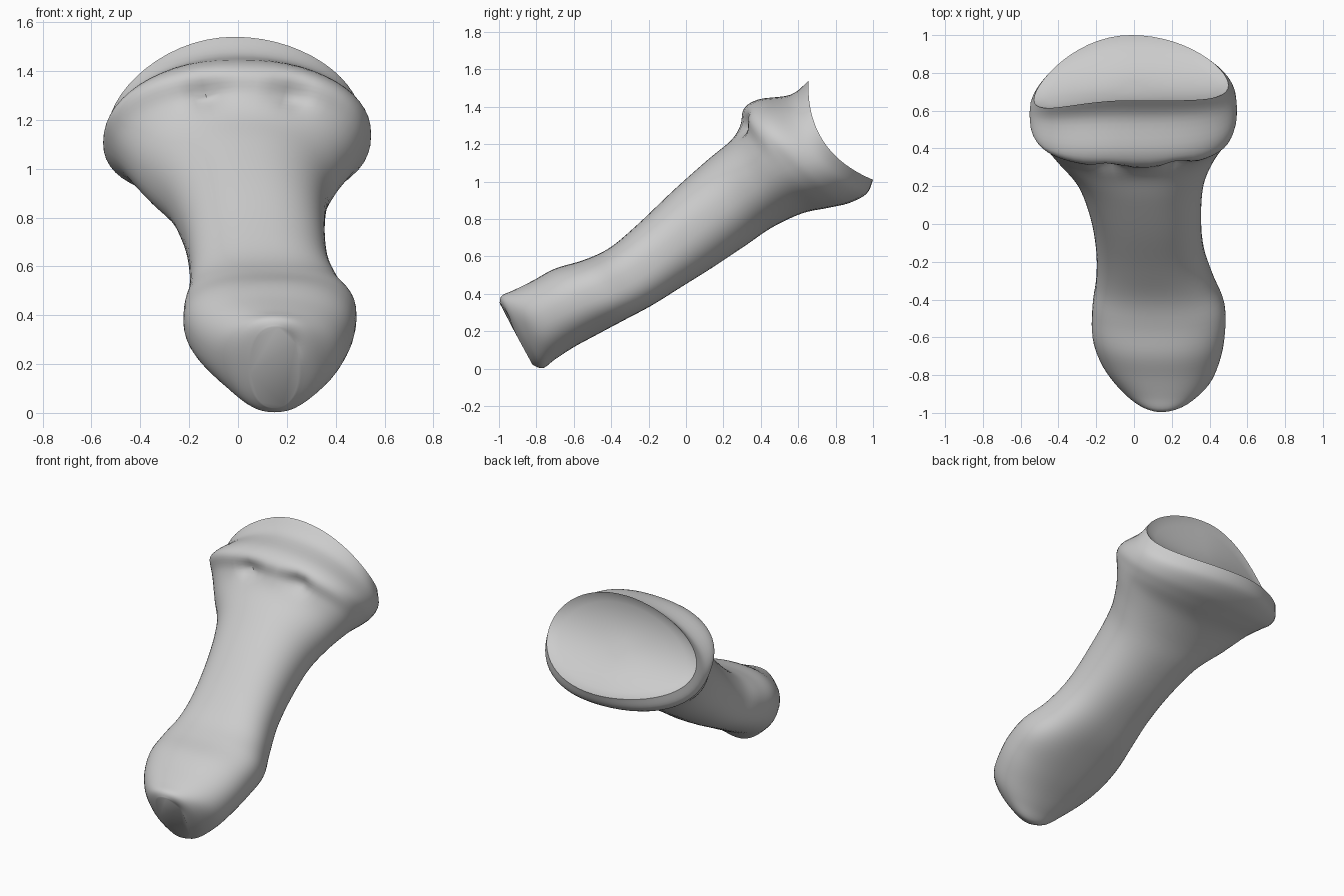
import bpy, bmesh, math
from mathutils import Vector

cube = bpy.data.objects.get("Cube")
if cube:
    bpy.data.objects.remove(cube)

mat = bpy.data.materials.new("bone grey")
mat.use_nodes = True
colour = (0.6, 0.6, 0.6, 1)
mat.diffuse_color = colour
mat.node_tree.nodes["Principled BSDF"].inputs["Base Color"].default_value = colour

# Cross-sections: upper y, z, lower y, z, x min, x max,
# bow of the x min side, bow of the x max side, squareness
SECTIONS = [
    (-1.0, .35, -.82, .02, .05, .25, 0, 0, 2.2),
    (-.985, .39, -.765, .003, -.03, .33, 0, 0, 2.2),
    (-.92, .42, -.7, .05, -.11, .41, 0, 0, 2.2),
    (-.82, .47, -.6, .115, -.18, .455, 0, 0, 2.3),
    (-.7, .535, -.48, .18, -.22, .48, 0, 0, 2.4),
    (-.55, .58, -.33, .26, -.22, .48, 0, 0, 2.6),
    (-.41, .645, -.18, .34, -.2, .42, 0, 0, 2.6),
    (-.26, .77, -.02, .44, -.2, .37, 0, 0, 2.4),
    (-.06, .96, .14, .54, -.23, .355, 0, 0, 2.3),
    (.12, 1.12, .32, .66, -.3, .37, 0, 0, 2.2),
    (.24, 1.22, .46, .755, -.41, .425, 0, 0, 2.2),
    (.29, 1.3, .62, .83, -.49, .49, 0, 0, 2.2),
    (.31, 1.39, .76, .86, -.53, .525, -.03, -.02, 2.4),
    (.39, 1.44, .87, .885, -.55, .545, -.1, -.05, 2.3),
    (.56, 1.465, .965, .935, -.55, .535, -.17, -.09, 2.1),
    (.655, 1.54, 1.0, 1.01, -.53, .5, -.2, -.11, 2),
]
SIDES, STEPS = 56, 5
AXIS = Vector((0, .85, .53))


def ring(section, scale=1, depth=0):
    """Points of one superellipse section, optionally shrunk and sunk."""
    ty, tz, by, bz, x0, x1, bow0, bow1, power = section
    centre = Vector(((x0 + x1) / 2, (ty + by) / 2, (tz + bz) / 2))
    up = Vector((0, (ty - by) / 2, (tz - bz) / 2))
    points = []
    for i in range(SIDES):
        a = math.tau * i / SIDES
        s, c = math.sin(a), math.cos(a)
        u = math.copysign(abs(c) ** (2 / power), c) * scale
        v = math.copysign(abs(s) ** (2 / power), s) * scale
        side = Vector((v * (x1 - x0) / 2, 0, 0))
        bow = (bow1 if s > 0 else bow0) * (s * scale) ** 2
        points.append(centre + up * u + side + AXIS * (bow - depth))
    return points


def blend(a, b, c, d, t):
    """Catmull-Rom value between b and c."""
    return b + t / 2 * (c - a + t * (2*a - 5*b + 4*c - d + t * (3*(b - c) + d - a)))


# Shaft with both ends, as smoothly interpolated rings
rings = []
last = len(SECTIONS) - 1
for k in range(last):
    four = [SECTIONS[min(max(k + j, 0), last)] for j in (-1, 0, 1, 2)]
    for step in range(STEPS):
        rings.append(ring([blend(*vals, step / STEPS) for vals in zip(*four)]))
rings.append(ring(SECTIONS[-1]))

# Hollow joint cup inside the rim
for scale, depth in ((.95, .02), (.85, .045), (.65, .08), (.4, .11), (.15, .12)):
    rings.append(ring(SECTIONS[-1], scale, depth))

bm = bmesh.new()
rows = [[bm.verts.new(p) for p in points] for points in rings]
for low, high in zip(rows, rows[1:]):
    for i in range(SIDES):
        j = (i + 1) % SIDES
        bm.faces.new((low[i], low[j], high[j], high[i]))
bm.faces.new(rows[0])
bm.faces.new(rows[-1])
bmesh.ops.recalc_face_normals(bm, faces=bm.faces)

# Small pits under the upper lip and in the tip: centre, radius, push
PITS = [
    (Vector((-.13, .3, 1.31)), .06, Vector((0, .05, -.015))),
    (Vector((.22, .3, 1.31)), .06, Vector((0, .05, -.015))),
    (Vector((.17, -.96, .27)), .06, Vector((0, .04, .02))),
]
for v in bm.verts:
    for centre, radius, push in PITS:
        v.co += push * math.exp(-((v.co - centre).length / radius) ** 2)

mesh = bpy.data.meshes.new("finger_bone")
bm.to_mesh(mesh)
bm.free()
mesh.materials.append(mat)
bone = bpy.data.objects.new("finger_bone", mesh)
bpy.context.collection.objects.link(bone)
bpy.context.view_layer.objects.active = bone
bone.select_set(True)
bpy.ops.object.shade_smooth_by_angle(angle=math.radians(40))
